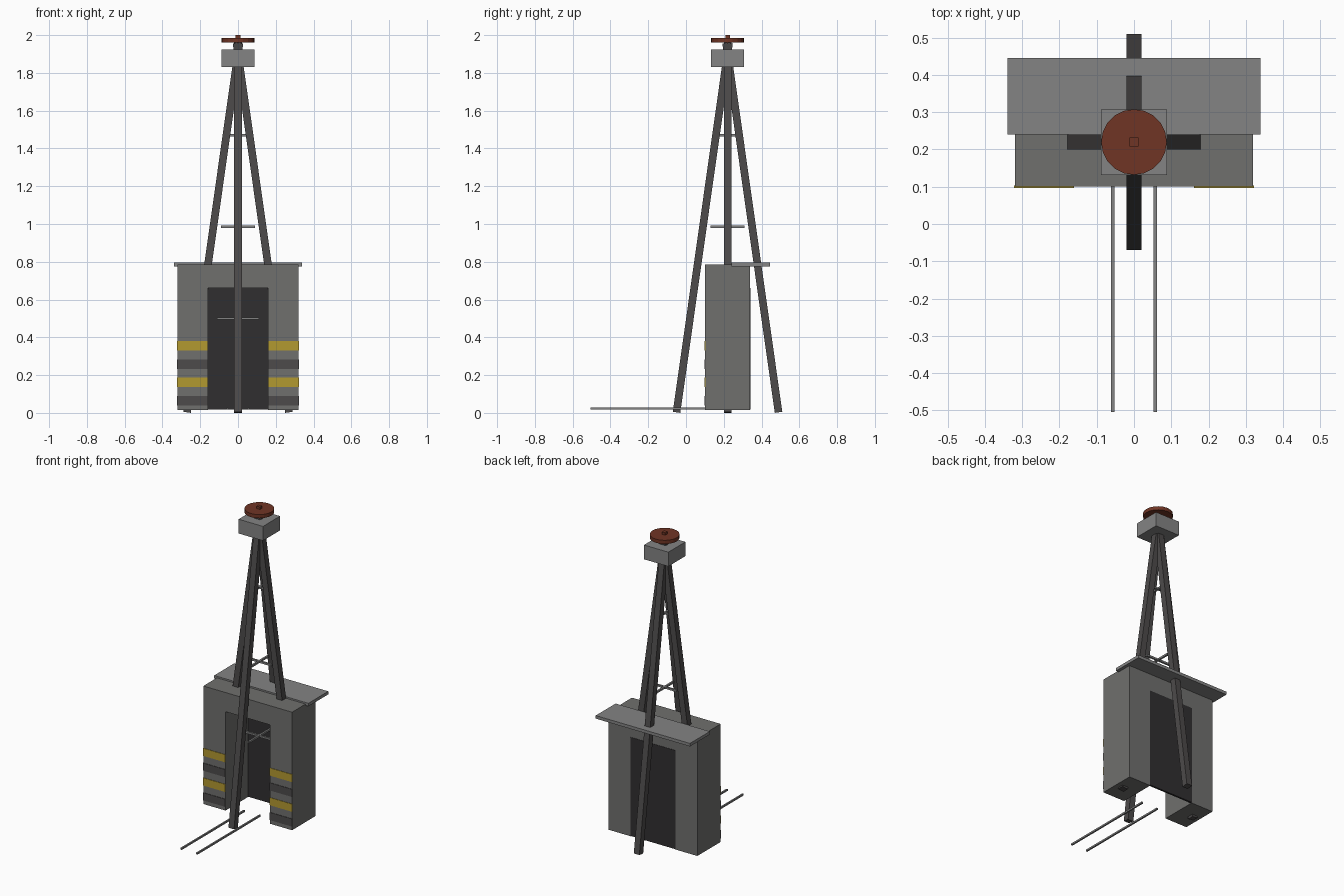
import bpy, bmesh, math
from mathutils import Vector

if "Cube" in bpy.data.objects:
    bpy.data.objects.remove(bpy.data.objects["Cube"])

CY = 0.22  # y of the tower axis


def material(name, rgb):
    m = bpy.data.materials.new(name)
    m.diffuse_color = (*rgb, 1)
    m.use_nodes = True
    m.node_tree.nodes["Principled BSDF"].inputs["Base Color"].default_value = m.diffuse_color
    return m


dark = material("dark_steel", (0.075, 0.07, 0.07))
black = material("dark_panel", (0.03, 0.028, 0.03))
concrete = material("concrete", (0.16, 0.16, 0.155))
light = material("light_metal", (0.23, 0.23, 0.23))
yellow = material("yellow_paint", (0.45, 0.32, 0.03))
rust = material("rust", (0.16, 0.035, 0.018))


def finish(name, bm, mat):
    bmesh.ops.recalc_face_normals(bm, faces=bm.faces)
    me = bpy.data.meshes.new(name)
    bm.to_mesh(me)
    bm.free()
    me.materials.append(mat)
    ob = bpy.data.objects.new(name, me)
    bpy.context.collection.objects.link(ob)
    return ob


def box(name, x, y, z, mat):
    bm = bmesh.new()
    bmesh.ops.create_cube(bm, size=1)
    for v in bm.verts:
        v.co = [r[0] + (c + 0.5) * (r[1] - r[0]) for c, r in zip(v.co, (x, y, z))]
    return finish(name, bm, mat)


def leg(name, dx, dy):
    # square beam leaning from the foot to just past the tower axis
    foot = Vector((dx * 0.27, CY + dy * 0.27, 0.003))
    top = Vector((-dx * 0.008, CY - dy * 0.008, 1.958))
    d = top - foot
    bm = bmesh.new()
    bmesh.ops.create_cube(bm, size=1)
    for v in bm.verts:
        v.co = (v.co.x * 0.04, v.co.y * 0.04, v.co.z * d.length)
    ob = finish(name, bm, dark)
    ob.location = (foot + top) / 2
    if dx:
        ob.rotation_euler = (0, math.atan2(d.x, d.z), 0)
    else:
        ob.rotation_euler = (-math.atan2(d.y, d.z), 0, 0)


# Portal wall with doorway notch, extruded in y
bm = bmesh.new()
outline = [(-0.32, 0.015), (-0.16, 0.015), (-0.16, 0.66), (0.16, 0.66),
           (0.16, 0.015), (0.32, 0.015), (0.32, 0.785), (-0.32, 0.785)]
face = bm.faces.new([bm.verts.new((x, 0.10, z)) for x, z in outline])
ext = bmesh.ops.extrude_face_region(bm, geom=[face])
bmesh.ops.translate(bm, vec=(0, 0.24, 0),
                    verts=[g for g in ext["geom"] if isinstance(g, bmesh.types.BMVert)])
finish("portal_wall", bm, concrete)

# Dark back panel and roof slab
box("back_panel", (-0.162, 0.162), (0.33, 0.342), (0.018, 0.662), black)
box("roof_slab", (-0.34, 0.34), (0.24, 0.445), (0.775, 0.795), light)

# Warning stripes, rails
for side, s in (("left", -1), ("right", 1)):
    for i in range(4):
        z = 0.065 + i * 0.0967
        box(f"{side}_stripe_{i + 1}", sorted((s * 0.161, s * 0.322)), (0.097, 0.103),
            (z - 0.025, z + 0.025), yellow if i % 2 else dark)
    box(f"{side}_rail", (s * 0.057 - 0.005, s * 0.057 + 0.005), (-0.505, 0.145),
        (0.018, 0.029), light)

# Tower legs
for name, dx, dy in (("left_leg", -1, 0), ("right_leg", 1, 0),
                     ("front_leg", 0, -1), ("back_leg", 0, 1)):
    leg(name, dx, dy)

# Crossed braces at three levels
for i, (z, h) in enumerate(((0.5, 0.11), (0.985, 0.09), (1.47, 0.07))):
    zr = (z - 0.006, z + 0.006)
    box(f"brace_x_{i + 1}", (-h, h), (CY - 0.006, CY + 0.006), zr, light)
    box(f"brace_y_{i + 1}", (-0.006, 0.006), (CY - h, CY + h), zr, light)

# Head block, pulley wheel and axle
box("head_block", (-0.088, 0.088), (CY - 0.088, CY + 0.088), (1.83, 1.923), light)
bm = bmesh.new()
bmesh.ops.create_cone(bm, cap_ends=True, segments=20, radius1=0.088, radius2=0.088, depth=0.024)
finish("pulley_wheel", bm, rust).location = (0, CY, 1.972)
box("pulley_axle", (-0.012, 0.012), (CY - 0.012, CY + 0.012), (1.92, 2.0), rust)
